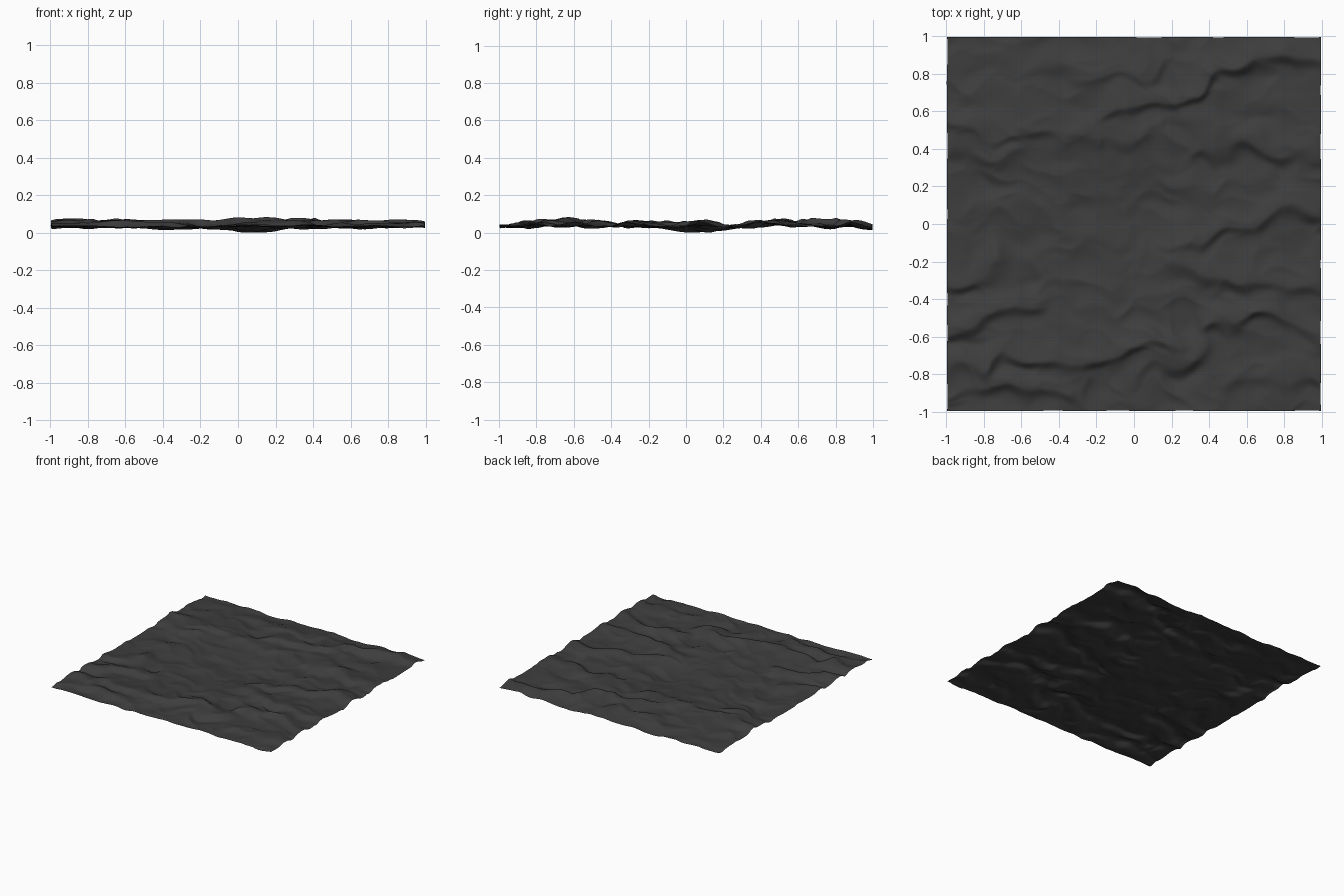
import bpy
import bmesh
import math
from mathutils import Vector, noise

cube = bpy.data.objects.get("Cube")
if cube:
    bpy.data.objects.remove(cube, do_unlink=True)

RESOLUTION = 240

# Wave crests: height, then points along the crest line seen from above
CRESTS = [
    (.03, [(-.25, .52), (.1, .62), (.35, .68), (.5, .8), (.83, .88), (1.1, .8)]),
    (.024, [(.2, .3), (.35, .37), (.6, .38), (.8, .35), (1.1, .36)]),
    (.028, [(.1, -.14), (.35, -.14), (.5, -.05), (.65, -.05), (.8, .05), (1.1, 0)]),
    (.026, [(.1, -.2), (.35, -.28), (.6, -.32), (.8, -.38), (1.1, -.4)]),
    (.03, [(.3, -.6), (.5, -.58), (.65, -.5), (.85, -.55), (1.1, -.68)]),
    (.03, [(-.1, -.88), (.1, -.8), (.3, -.77), (.45, -.68)]),
    (.028, [(-1.1, -.82), (-.8, -.8), (-.65, -.7), (-.3, -.8), (-.1, -.7), (.35, -.66)]),
    (.028, [(-1.1, -.68), (-.85, -.57), (-.7, -.48), (-.4, -.5)]),
    (.024, [(-1.1, -.36), (-.8, -.3), (-.6, -.18)]),
    (.024, [(-1.1, .52), (-.8, .45), (-.5, .46), (-.3, .42), (.2, .4)]),
    (.018, [(-1.1, .4), (-.8, .33), (-.5, .38)]),
    (.024, [(-.4, .74), (0, .76), (.3, .87)]),
    (.022, [(-1.1, -.93), (-.7, -.9), (-.2, -.97)]),
    (.02, [(.4, -.9), (.7, -.85), (1.1, -.9)]),
]


def smooth(t):
    t = min(max(t, 0), 1)
    return t * t * (3 - 2 * t)


def crest_height(x, y, amount, points):
    """Steep face towards the front, long gentle slope behind."""
    first, last = points[0][0], points[-1][0]
    if not first < x < last:
        return 0
    for (xa, ya), (xb, yb) in zip(points, points[1:]):
        if x <= xb:
            t = (x - xa) / (xb - xa)
            line = ya + (yb - ya) * (t + smooth(t)) / 2
            break
    offset = y - line - .035
    width = .04 if offset < 0 else .1
    fade = smooth((x - first) / .15) * smooth((last - x) / .15)
    return amount * fade * math.exp(-(offset / width) ** 2)


def bump(x, y, cx, cy, radius):
    return math.exp(-((x - cx) ** 2 + (y - cy) ** 2) / radius ** 2)


def water_height(x, y):
    # Wandering lines keep the crests irregular
    wx = x + .06 * noise.noise(Vector((x * 5, y * 5, 3)))
    wy = y + .07 * noise.noise(Vector((x * 6, y * 5, 8)))
    # Broad swell with a hollow near the middle
    z = .042 - .03 * bump(x, y, .05, .08, .22)
    z += .014 * bump(x, y, -.65, .6, .35) + .01 * bump(x, y, .3, .55, .3)
    z += .01 * bump(x, y, -.1, -.55, .3) - .01 * smooth((y - .8) / .2)
    z += sum(crest_height(wx, wy, *crest) for crest in CRESTS)
    # Secondary ripples, stretched a little along the crests
    ripple = noise.noise(Vector((wx * 4, wy * 7, 1)))
    ridge = 1 - abs(noise.noise(Vector((wx * 5 + wy * 2, wy * 7, 5))))
    fine = noise.noise(Vector((wx * 12, wy * 16, 2)))
    return z + .014 * ripple + .018 * (ridge - .8) + .003 * fine


# Sheet of water
bm = bmesh.new()
bmesh.ops.create_grid(bm, x_segments=RESOLUTION, y_segments=RESOLUTION, size=.996)
for v in bm.verts:
    x, y = v.co.x, v.co.y
    v.co.z = water_height(x, y)
    # Slight sideways drift leaves the borders uneven
    v.co.x += .004 * noise.noise(Vector((x * 6, y * 6, 11)))
    v.co.y += .004 * noise.noise(Vector((x * 6, y * 6, 17)))
lowest = min(v.co.z for v in bm.verts)
for v in bm.verts:
    v.co.z -= lowest
for f in bm.faces:
    f.smooth = True
mesh = bpy.data.meshes.new("water_surface")
bm.to_mesh(mesh)
bm.free()
water = bpy.data.objects.new("water_surface", mesh)
bpy.context.collection.objects.link(water)

# Dark grey water
colour = (.047, .047, .047, 1)
material = bpy.data.materials.new("dark grey")
material.use_nodes = True
material.diffuse_color = colour
material.node_tree.nodes["Principled BSDF"].inputs["Base Color"].default_value = colour
mesh.materials.append(material)
